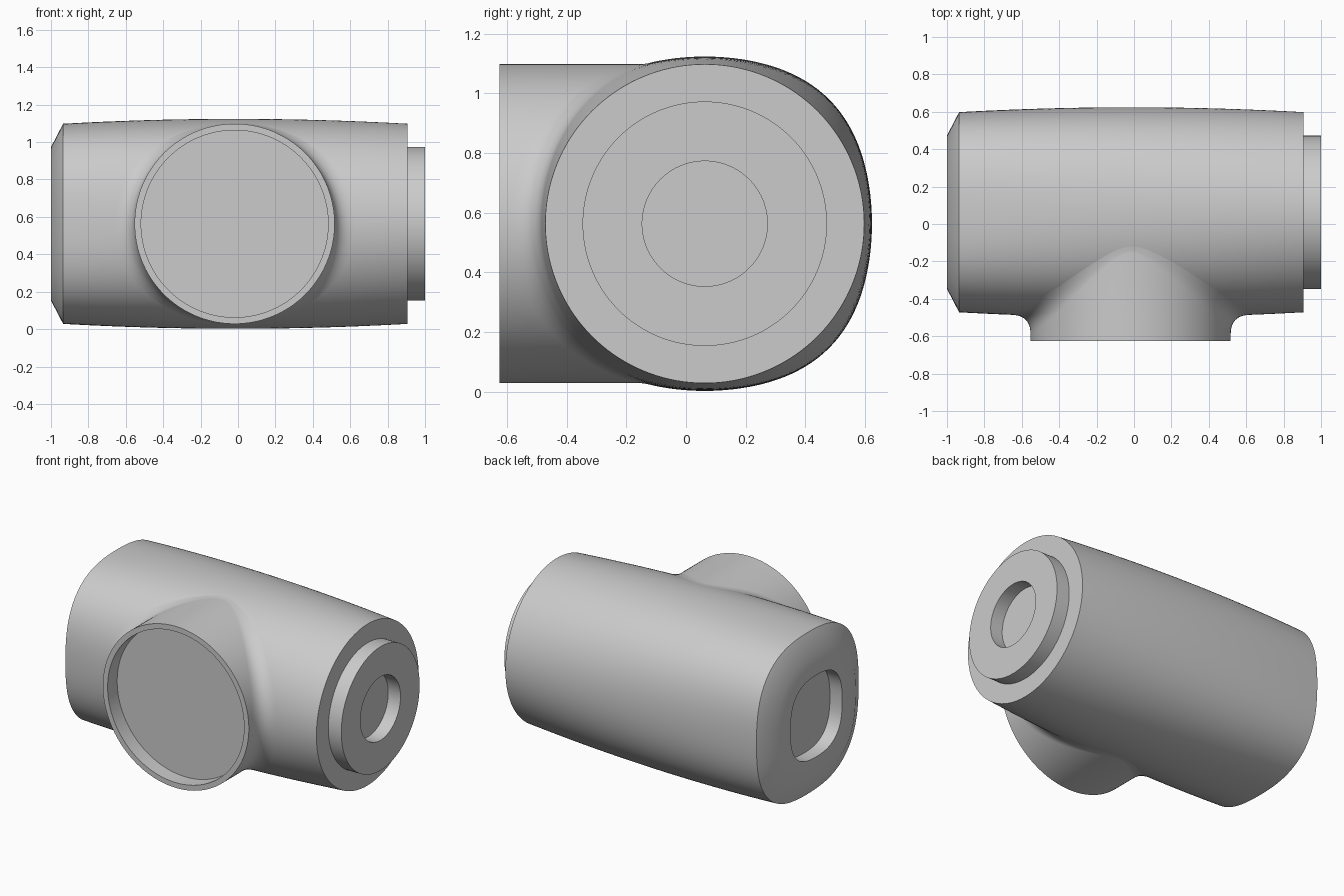
import bpy, bmesh
from math import sin, cos, pi, radians
from mathutils import Vector
from mathutils.bvhtree import BVHTree

if "Cube" in bpy.data.objects:
    bpy.data.objects.remove(bpy.data.objects["Cube"])

grey = bpy.data.materials.new("plain grey")
grey.use_nodes = True
colour = (0.6, 0.6, 0.6, 1)
grey.diffuse_color = colour
grey.node_tree.nodes["Principled BSDF"].inputs["Base Color"].default_value = colour

SEG = 144
CY, CZ = 0.063, 0.563      # main axis
MID = -0.018               # centre of the barrel and branch
ANGLES = [2 * pi * i / SEG for i in range(SEG)]


def loft(name, rings, cap_start=True, cap_end=True):
    """Skin a list of closed rings, with flat caps where asked."""
    bm = bmesh.new()
    rows = [[bm.verts.new(p) for p in ring] for ring in rings]
    for a, b in zip(rows, rows[1:]):
        for i in range(SEG):
            j = (i + 1) % SEG
            bm.faces.new((a[i], a[j], b[j], b[i]))
    if cap_start:
        bm.faces.new(rows[0])
    if cap_end:
        bm.faces.new(rows[-1])
    bmesh.ops.recalc_face_normals(bm, faces=bm.faces)
    mesh = bpy.data.meshes.new(name)
    bm.to_mesh(mesh)
    bm.free()
    mesh.materials.append(grey)
    obj = bpy.data.objects.new(name, mesh)
    bpy.context.collection.objects.link(obj)
    bpy.ops.object.select_all(action="DESELECT")
    obj.select_set(True)
    bpy.context.view_layer.objects.active = obj
    bpy.ops.object.shade_smooth_by_angle(angle=radians(30))
    return obj


def section(x, half, squareness):
    """Cross-section that goes from round (0) to rounded square (1)."""
    ring = []
    for t in ANGLES:
        r = half * (1 + 0.085 * squareness * sin(2 * t) ** 2)
        ring.append(Vector((x, CY + r * cos(t), CZ + r * sin(t))))
    return ring


# Barrel body: round socket and collar, bulging wall, squarish chamfered end
rings = [section(x, r, 0) for x, r in
         ((0.91, 0.21), (1, 0.21), (1, 0.41), (0.905, 0.41))]
STEPS = 28
for i in range(STEPS + 1):
    u = 1 - 2 * i / STEPS
    rings.append(section(-0.015 + 0.92 * u, 0.561 - 0.026 * u * u, i / STEPS))
rings += [section(x, r, 1) for x, r in ((-1, 0.41), (-1, 0.27), (-0.91, 0.27))]
body = loft("barrel_body", rings)

# Side branch: recessed mouth, straight wall and a fillet flaring onto the body
body_mesh = bmesh.new()
body_mesh.from_mesh(body.data)
tree = BVHTree.FromBMesh(body_mesh)
R, MOUTH = 0.535, -0.625


def around(radius, y):
    return [Vector((MID + radius * cos(t), y, CZ + radius * sin(t))) for t in ANGLES]


def on_body(t, radius):
    start = Vector((MID + radius * cos(t), -2, CZ + radius * sin(t)))
    return tree.ray_cast(start, Vector((0, 1, 0)))[0]


rings = [around(0.5, MOUTH + 0.1), around(0.5, MOUTH), around(R, MOUTH)]
FILLET = 10
columns = []
for t in ANGLES:
    reach = 0.015 + 0.085 * abs(cos(t))
    corner = on_body(t, R)
    top = corner - Vector((0, min(reach, corner.y - MOUTH - 0.02), 0))
    foot = on_body(t, R + reach)
    columns.append([top * (1 - s) ** 2 + corner * 2 * s * (1 - s) + foot * s * s
                    for s in (k / FILLET for k in range(FILLET + 1))])
rings += [list(row) for row in zip(*columns)]
body_mesh.free()
loft("side_branch", rings, cap_end=False)
